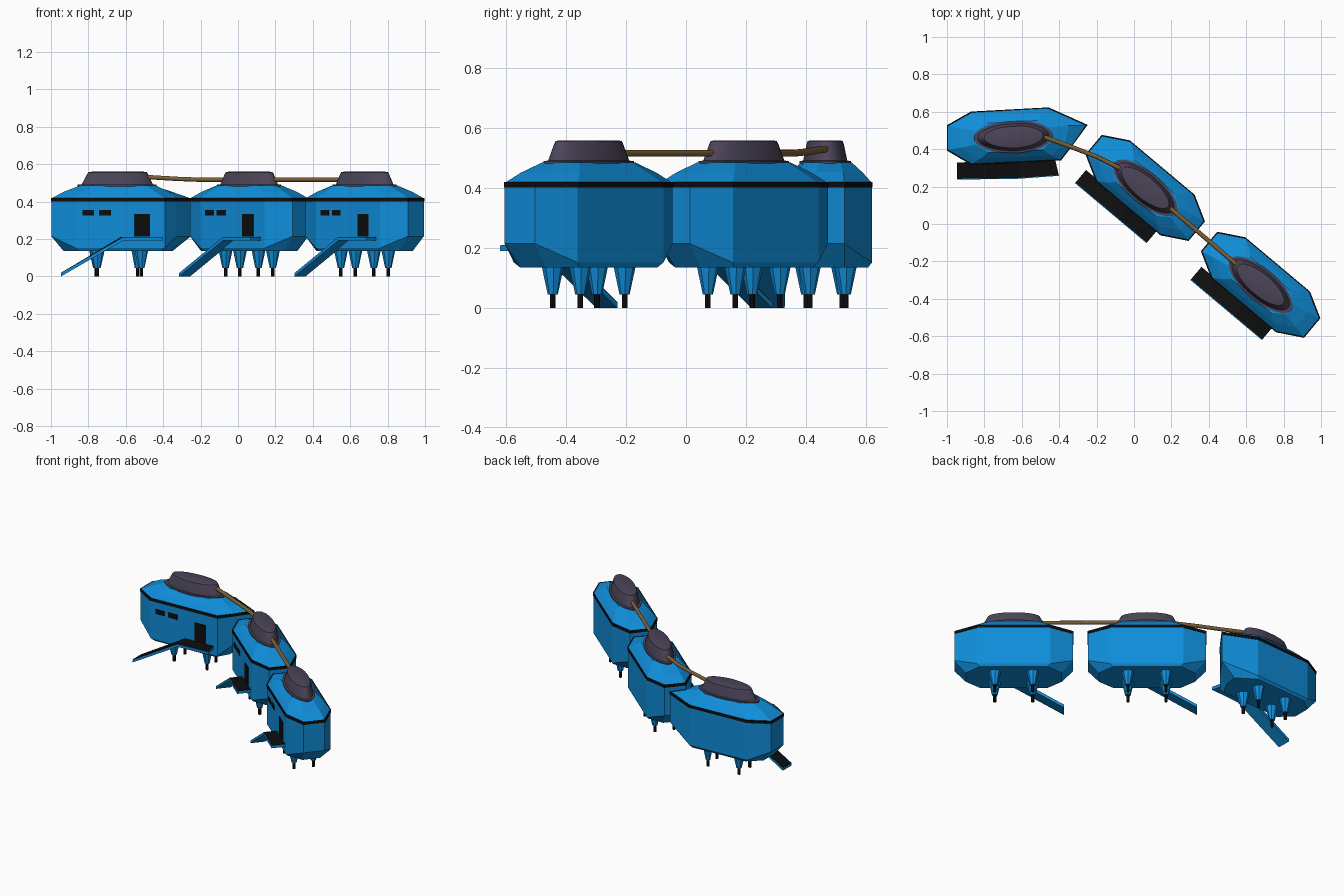
import bpy, bmesh, math
from mathutils import Vector

if "Cube" in bpy.data.objects:
    bpy.data.objects.remove(bpy.data.objects["Cube"])


def material(name, rgb):
    m = bpy.data.materials.new(name)
    m.diffuse_color = (*rgb, 1)
    m.use_nodes = True
    m.node_tree.nodes["Principled BSDF"].inputs["Base Color"].default_value = m.diffuse_color
    return m


BLUE = material("blue", (0.005, 0.27, 0.70))
BLACK = material("black", (0.004, 0.004, 0.004))
GREY = material("purple_grey", (0.07, 0.058, 0.098))
BROWN = material("brown", (0.2, 0.115, 0.038))

# Pods: stations of (distance along pod, centre, sideways vector)
A = math.radians(-40)
ALONG, SIDE = Vector((math.cos(A), math.sin(A))), Vector((-math.sin(A), math.cos(A)))


def straight(x, y):
    c = Vector((x, y))
    return [(d, c + ALONG * d, SIDE) for d in (-0.36, 0.36)]


PODS = {
    "left": [(-0.36, Vector((-1.0, 0.46)), Vector((0, 1))),
             (-0.224, Vector((-0.87, 0.459)), Vector((0, 1))),
             (0.0, Vector((-0.634, 0.464)), Vector((-0.08, 1))),
             (0.224, Vector((-0.425, 0.482)), Vector((-0.25, 1))),
             (0.36, Vector((-0.288, 0.475)), Vector((0.59, 0.81)))],
    "middle": straight(0.06, 0.193),
    "right": straight(0.677, -0.325),
}


def warp(stations, p):
    """Pod space (along, sideways, height) to world space."""
    d, n, z = p
    for (d0, c0, n0), (d1, c1, n1) in zip(stations, stations[1:]):
        if d <= d1:
            break
    t = (d - d0) / (d1 - d0)
    q = c0.lerp(c1, t) + n0.lerp(n1, t) * n
    return (q.x, q.y, z)


def loft(name, rings, stations, mat, smooth=False):
    """Skin a stack of equal rings and cap both ends."""
    bm = bmesh.new()
    vs = [[bm.verts.new(warp(stations, p)) for p in r] for r in rings]
    k = len(vs[0])
    for lo, hi in zip(vs, vs[1:]):
        for i in range(k):
            bm.faces.new((lo[i], lo[(i + 1) % k], hi[(i + 1) % k], hi[i]))
    bm.faces.new(vs[0][::-1])
    bm.faces.new(vs[-1])
    bmesh.ops.recalc_face_normals(bm, faces=bm.faces)
    me = bpy.data.meshes.new(name)
    bm.to_mesh(me)
    bm.free()
    me.materials.append(mat)
    ob = bpy.data.objects.new(name, me)
    bpy.context.collection.objects.link(ob)
    if smooth:
        bpy.ops.object.select_all(action='DESELECT')
        ob.select_set(True)
        bpy.context.view_layer.objects.active = ob
        bpy.ops.object.shade_smooth_by_angle(angle=math.radians(30))
    return ob


def octagon(end, w, shoulder, W, z_end, z_side=None):
    zs = z_end if z_side is None else z_side
    return [(end, -w, z_end), (end, w, z_end), (shoulder, W, zs), (-shoulder, W, zs),
            (-end, w, z_end), (-end, -w, z_end), (-shoulder, -W, zs), (shoulder, -W, zs)]


def ellipse(a, b, z, k=32, d=0, n=0):
    return [(d + a * math.cos(i * math.tau / k), n + b * math.sin(i * math.tau / k), z)
            for i in range(k)]


def box(name, d0, d1, n0, n1, z0, z1, st, mat):
    loft(name, [[(d0, n0, z), (d1, n0, z), (d1, n1, z), (d0, n1, z)] for z in (z0, z1)], st, mat)


for side, st in PODS.items():
    # Hull, black stripe and sloping roof
    loft(side + "_hull", [octagon(0.29, 0.055, 0.205, 0.128, 0.136),
                          octagon(0.358, 0.066, 0.223, 0.139, 0.215, 0.152),
                          octagon(0.358, 0.066, 0.223, 0.139, 0.404)], st, BLUE)
    loft(side + "_stripe", [octagon(0.36, 0.068, 0.226, 0.142, z) for z in (0.402, 0.42)], st, BLACK)
    loft(side + "_roof", [octagon(0.355, 0.065, 0.222, 0.138, 0.419),
                          octagon(0.29, 0.052, 0.18, 0.112, 0.452),
                          octagon(0.2, 0.035, 0.14, 0.078, 0.486)], st, BLUE)
    # Oval roof turret with flange
    loft(side + "_turret", [ellipse(*e) for e in (
        (0.212, 0.085, 0.482), (0.212, 0.085, 0.491), (0.192, 0.073, 0.492),
        (0.165, 0.062, 0.545), (0.158, 0.058, 0.557), (0.14, 0.05, 0.56))], st, GREY, True)
    # Door and windows on the front wall
    box(side + "_door", 0.068, 0.145, -0.142, -0.13, 0.215, 0.335, st, BLACK)
    box(side + "_window_1", -0.19, -0.133, -0.142, -0.13, 0.325, 0.355, st, BLACK)
    box(side + "_window_2", -0.108, -0.05, -0.142, -0.13, 0.325, 0.355, st, BLACK)
    # Entrance ramp with black tread
    line = [(0.195, 0.208), (0.0, 0.208), (-0.304, 0.017)]
    for part, low, high, n0, n1, mat in (("ramp", -0.017, 0, -0.222, -0.13, BLUE),
                                         ("tread", -0.001, 0.003, -0.218, -0.13, BLACK)):
        prof = [(d, z + high) for d, z in line] + [(d, z + low) for d, z in reversed(line)]
        loft(f"{side}_{part}", [[(d, n, z) for d, z in prof] for n in (n0, n1)], st, mat)
    # Four tapered legs with black feet
    for i, (d, n) in enumerate(((-0.115, -0.06), (0.115, -0.06), (0.115, 0.06), (-0.115, 0.06))):
        loft(f"{side}_leg_{i + 1}", [ellipse(r, r, z, 8, d, n) for r, z in (
            (0.017, 0.045), (0.034, 0.125), (0.037, 0.14))], st, BLUE)
        loft(f"{side}_foot_{i + 1}", [ellipse(0.0095, 0.0095, z, 12, d, n) for z in (0, 0.05)],
             st, BLACK, True)

# Cables linking the turrets
for name, pts in (("left_cable", [(-0.52, 0.478, 0.53), (-0.46, 0.458, 0.53), (-0.33, 0.41, 0.522),
                                  (-0.2, 0.36, 0.517), (-0.05, 0.285, 0.517)]),
                  ("right_cable", [(0.17, 0.105, 0.517), (0.57, -0.235, 0.517)])):
    cu = bpy.data.curves.new(name, 'CURVE')
    cu.dimensions = '3D'
    cu.bevel_depth = 0.012
    cu.bevel_resolution = 3
    cu.use_fill_caps = True
    sp = cu.splines.new('POLY')
    sp.points.add(len(pts) - 1)
    for q, p in zip(sp.points, pts):
        q.co = (*p, 1)
    cu.materials.append(BROWN)
    bpy.context.collection.objects.link(bpy.data.objects.new(name, cu))
